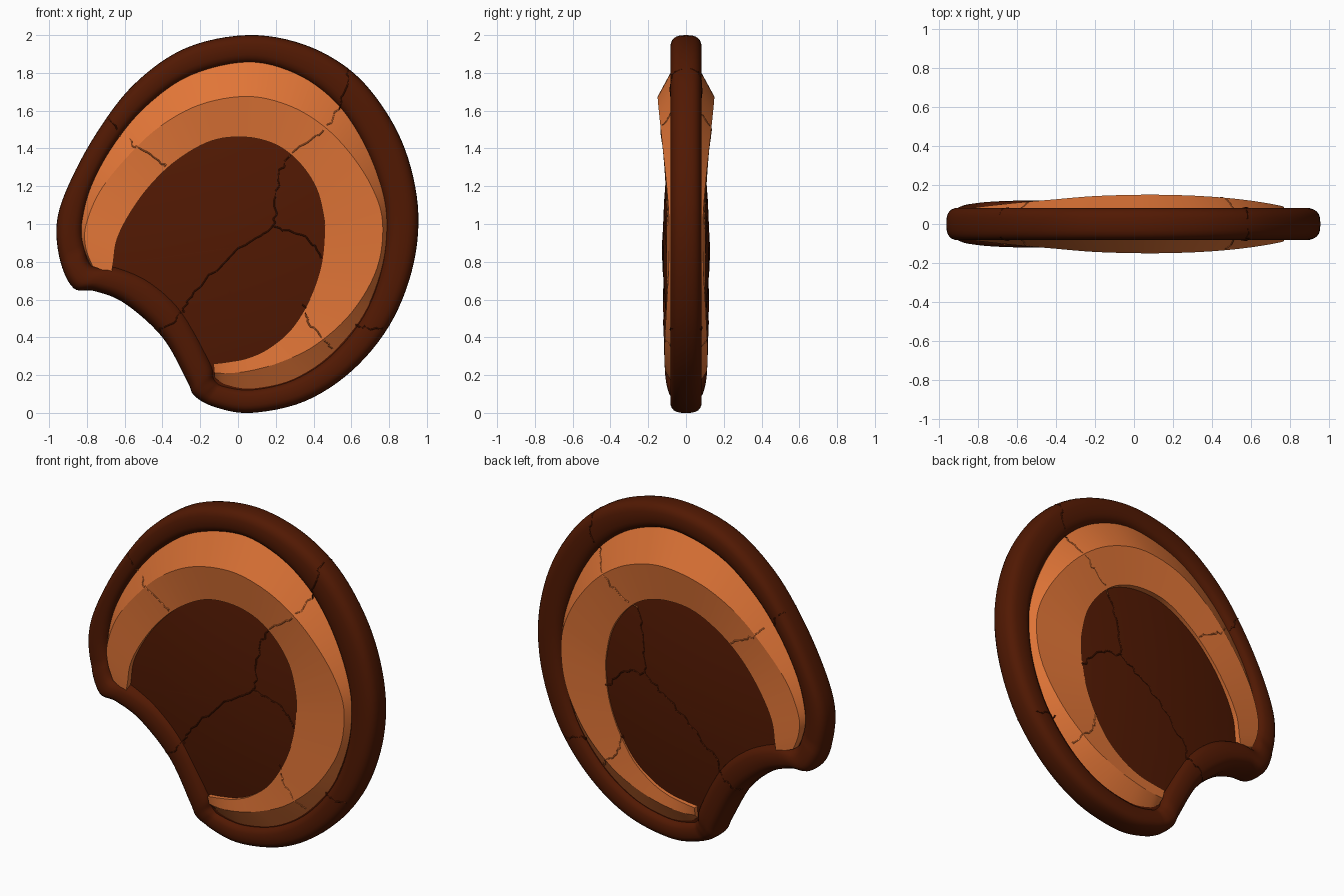
import bpy, bmesh, math, random
from mathutils import Vector
from mathutils.bvhtree import BVHTree

random.seed(4)
cube = bpy.data.objects.get("Cube")
if cube:
    bpy.data.objects.remove(cube, do_unlink=True)


def material(name, rgb):
    mat = bpy.data.materials.new(name)
    mat.use_nodes = True
    mat.diffuse_color = (*rgb, 1)
    mat.node_tree.nodes["Principled BSDF"].inputs["Base Color"].default_value = (*rgb, 1)
    return mat


brown = material("dark brown", (0.083, 0.0095, 0.0008))
orange = material("burnt orange", (0.75, 0.178, 0.038))


def smooth_path(points, closed, steps=6):
    """Catmull-Rom samples through the points, of any dimension."""
    points = [Vector(p) for p in points]
    count = len(points)

    def at(i):
        return points[i % count] if closed else points[max(0, min(count - 1, i))]

    samples = []
    for i in range(count if closed else count - 1):
        a, b, c, d = (at(i + k) for k in (-1, 0, 1, 2))
        for k in range(steps):
            t = k / steps
            samples.append(0.5 * (2 * b + (c - a) * t + (2 * a - 5 * b + 4 * c - d) * t ** 2
                                  + (3 * b - a - 3 * c + d) * t ** 3))
    if not closed:
        samples.append(points[-1])
    return samples


surfaces = []


def loft(name, rows, mat, angle, closed_path, closed_section):
    """Bridge rows of equal length into one closed surface."""
    bm = bmesh.new()
    grid = [[bm.verts.new(p) for p in row] for row in rows]
    n, m = len(grid), len(grid[0])
    for i in range(n if closed_section else n - 1):
        for j in range(m if closed_path else m - 1):
            r, s, k = grid[i], grid[(i + 1) % n], (j + 1) % m
            bm.faces.new((r[j], r[k], s[k], s[j]))
    if not closed_path:
        bm.faces.new([row[0] for row in grid])
        bm.faces.new([row[-1] for row in grid])
    if not closed_section:
        bm.faces.new(grid[0])
        bm.faces.new(grid[-1])
    bmesh.ops.recalc_face_normals(bm, faces=bm.faces)
    surfaces.append((BVHTree.FromBMesh(bm), mat))
    mesh = bpy.data.meshes.new(name)
    bm.to_mesh(mesh)
    bm.free()
    mesh.materials.append(mat)
    mesh.shade_smooth()
    mesh.set_sharp_from_angle(angle=math.radians(angle))
    bpy.context.collection.objects.link(bpy.data.objects.new(name, mesh))


# Matching outer and inner outlines of the rim, clockwise from the top
outer = [(.05, 2), (.35, 1.95), (.6, 1.81), (.78, 1.6), (.9, 1.35), (.955, 1.05),
         (.92, .75), (.8, .46), (.6, .22), (.35, .06), (.07, 0), (-.12, .03),
         (-.23, .09), (-.27, .17), (-.4, .4), (-.6, .58), (-.76, .645), (-.87, .66),
         (-.94, .8), (-.96, 1), (-.9, 1.2), (-.75, 1.48), (-.55, 1.74), (-.28, 1.93)]
inner = [(.05, 1.85), (.3, 1.79), (.5, 1.65), (.64, 1.46), (.74, 1.23), (.78, 1.02),
         (.755, .77), (.66, .52), (.49, .31), (.29, .18), (.08, .13), (-.06, .145),
         (-.12, .18), (-.14, .27), (-.28, .54), (-.45, .7), (-.64, .775), (-.77, .78),
         (-.81, .88), (-.82, 1), (-.77, 1.2), (-.65, 1.42), (-.48, 1.62), (-.25, 1.78)]

# Rim with a rounded section, thicker along the notch
outer_path, inner_path = smooth_path(outer, True), smooth_path(inner, True)
notch_start, notch_end = 11.5, 18


def rounded(value):
    return math.copysign(abs(value) ** 0.72, value)


def rim_depth(index):
    t = (index / 6 - notch_start) / (notch_end - notch_start)
    return 0.083 + (0.038 * math.sin(math.pi * t) ** 0.7 if 0 < t < 1 else 0)


rows = []
for k in range(24):
    turn = math.tau * k / 24
    across, depth = 0.5 - 0.5 * rounded(math.cos(turn)), rounded(math.sin(turn))
    row = [a.lerp(b, across) for a, b in zip(outer_path, inner_path)]
    rows.append([(p.x, depth * rim_depth(i), p.y) for i, p in enumerate(row)])
loft("rim", rows, brown, 60, True, True)

# Domed centre disc, running out under the rim
middle = Vector((0, .88))
rings = [1.05, .95, .85, .7, .55, .4, .25, .1, .02]
rows = []
for side, scales in ((-1, rings[::-1]), (1, rings)):
    for scale in scales:
        ring = [middle.lerp(p, scale) for p in inner_path]
        rows.append([(p.x, side * max(.03, .123 - .12 * (p - middle).length_squared), p.y)
                     for p in ring])
loft("centre_disc", rows, brown, 60, True, False)

# Raised crescent between the rim and the disc, with a crest along it
disc_edge = [(-.67, .74), (-.66, .8), (-.64, .92), (-.57, 1.06), (-.46, 1.21),
             (-.32, 1.34), (-.14, 1.44), (.04, 1.46), (.2, 1.42), (.32, 1.33),
             (.41, 1.2), (.45, 1.06), (.46, .94), (.44, .77), (.38, .6), (.28, .44),
             (.16, .34), (.05, .29), (-.05, .27), (-.13, .26)]
crest_place = [.08, .08, .12, .22, .34, .4, .45, .46, .44, .38, .28, .15, .07, .08,
               .22, .4, .56, .6, .55, .45]
crest_height = [.085, .085, .086, .095, .11, .125, .143, .15, .147, .137, .122, .103,
                .09, .092, .105, .113, .113, .11, .103, .095]
hub = Vector((0, .95))
rim_edge = [hub.lerp(Vector(p), 1.01) for p in inner[17:] + inner[:13]]
crest, lip = [], []
for a, b, place, height in zip(rim_edge, disc_edge, crest_place, crest_height):
    p = a.lerp(Vector(b), place)
    crest.append((p.x, height, p.y))
    lip.append((b[0], 0.104 + 0.35 * max(0, height - 0.115), b[1]))
half = [[(p.x, .05, p.y) for p in rim_edge], crest, lip,
        [(x, .06, z) for x, y, z in lip]]
half = [smooth_path(row, False) for row in half]
back = [[(x, -y, z) for x, y, z in row] for row in reversed(half)]
loft("crescent", half + back, orange, 18, False, True)

# Thin jagged cracks on both faces, each piece coloured like the part it lies on
cracks = [
    [(.59, 1.83), (.55, 1.66), (.45, 1.5), (.27, 1.36), (.2, 1.18), (.18, .98),
     (0, .86), (-.25, .62), (-.3, .52), (-.42, .43)],
    [(.18, .98), (.33, .95), (.45, .83)],
    [(-.7, 1.6), (-.62, 1.46)],
    [(-.58, 1.45), (-.5, 1.38), (-.38, 1.31)],
    [(.35, .57), (.38, .46), (.5, .34)],
    [(.76, .44), (.62, .46)],
]
curve = bpy.data.curves.new("cracks", "CURVE")
curve.dimensions = "3D"
curve.bevel_depth = 0.004
curve.bevel_resolution = 0
for mat in (brown, orange):
    curve.materials.append(mat)
for path in cracks:
    for side in (-1, 1):
        line = []
        for p in smooth_path(path, False, 7):
            start = Vector((p.x + random.uniform(-.012, .012), side,
                            p.y + random.uniform(-.012, .012)))
            hits = [(tree.ray_cast(start, Vector((0, -side, 0))), mat)
                    for tree, mat in surfaces]
            hits = [h for h in hits if h[0][0] is not None]
            if hits:
                hit, mat = min(hits, key=lambda h: h[0][3])
                line.append((hit[0], mat))
        for (a, mat), (b, _) in zip(line, line[1:]):
            spline = curve.splines.new("POLY")
            spline.points.add(1)
            spline.points[0].co, spline.points[1].co = (*a, 1), (*b, 1)
            spline.material_index = 1 if mat == orange else 0
bpy.context.collection.objects.link(bpy.data.objects.new("cracks", curve))
